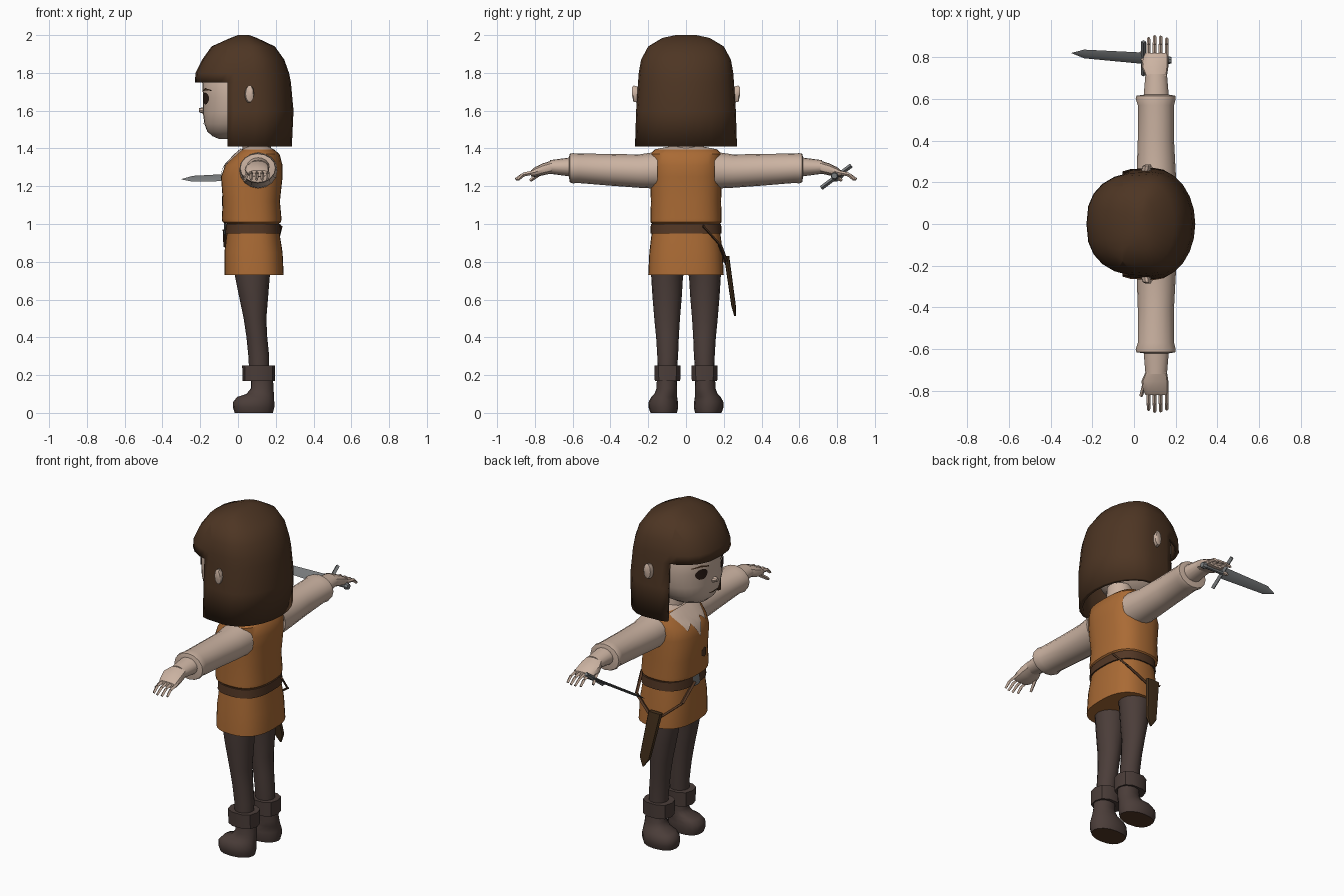
import bpy, bmesh, math
from mathutils import Vector

if "Cube" in bpy.data.objects:
    bpy.data.objects.remove(bpy.data.objects["Cube"])


def material(name, r, g, b):
    m = bpy.data.materials.new(name)
    m.use_nodes = True
    m.diffuse_color = (r, g, b, 1)
    node = m.node_tree.nodes["Principled BSDF"]
    node.inputs["Base Color"].default_value = (r, g, b, 1)
    node.inputs["Roughness"].default_value = 0.8
    return m


HAIR = material("dark brown hair", 0.075, 0.036, 0.017)
SKIN = material("pale skin", 0.60, 0.45, 0.36)
CLOTH = material("orange cloth", 0.40, 0.145, 0.035)
LEGGING = material("grey brown legging", 0.070, 0.047, 0.041)
LEATHER = material("belt leather", 0.085, 0.038, 0.018)
SHEATH = material("dark sheath", 0.055, 0.028, 0.011)
STEEL = material("steel", 0.19, 0.20, 0.205)
EYE = material("dark eye", 0.025, 0.012, 0.008)

X, Y, Z = Vector((1, 0, 0)), Vector((0, 1, 0)), Vector((0, 0, 1))
ORIGIN = Vector((0, 0, 0))


def finish(name, bm, mats, angle=40):
    bmesh.ops.recalc_face_normals(bm, faces=bm.faces)
    mesh = bpy.data.meshes.new(name)
    bm.to_mesh(mesh)
    bm.free()
    for m in mats:
        mesh.materials.append(m)
    ob = bpy.data.objects.new(name, mesh)
    bpy.context.collection.objects.link(ob)
    bpy.ops.object.select_all(action="DESELECT")
    ob.select_set(True)
    bpy.context.view_layer.objects.active = ob
    bpy.ops.object.shade_smooth_by_angle(angle=math.radians(angle))
    return ob


def rings(secs, frame=(X, Y, Z, ORIGIN), n=16, front=1.0, back=1.0, mid=0.5, caps=True):
    """Loft sections (t, a_min, a_max, b_half, b_centre) along the frame's third axis."""
    A, B, T, o = frame
    bm = bmesh.new()
    loops = []
    for t, a0, a1, bh, bc in secs:
        m = a0 + mid * (a1 - a0)
        loop = []
        for i in range(n):
            u = math.tau * i / n
            c, s = math.cos(u), math.sin(u)
            p = front if c < 0 else back
            a = m + (a1 - m if c > 0 else m - a0) * math.copysign(abs(c) ** p, c)
            b = bc + bh * math.copysign(abs(s) ** p, s)
            loop.append(bm.verts.new(o + A * a + B * b + T * t))
        loops.append(loop)
    for lo, hi in zip(loops, loops[1:]):
        for i in range(n):
            j = (i + 1) % n
            bm.faces.new((lo[i], lo[j], hi[j], hi[i]))
    if caps:
        bm.faces.new(loops[0])
        bm.faces.new(loops[-1])
    return bm


def loft(name, mat, secs, frame=(X, Y, Z, ORIGIN), **kw):
    return finish(name, rings(secs, frame, **kw), [mat])


def bar(name, mat, p, q, w, d, side=X, n=4, taper=1.0):
    """Straight bar from p to q, w wide along side and d deep."""
    p, q = Vector(p), Vector(q)
    T = (q - p).normalized()
    B = T.cross(side).normalized()
    A = B.cross(T)
    k = taper
    return loft(name, mat, [(0, -w / 2, w / 2, d / 2, 0),
                            ((q - p).length, -w * k / 2, w * k / 2, d * k / 2, 0)],
                (A, B, T, p), n=n, front=0.5, back=0.5)


def decal(name, mat, target, cols, lift=0.005, rows=5, sub=3):
    """Thin plate laid on the face side; columns are (y, z_low, z_high)."""
    bpy.context.view_layer.update()
    fine = []
    for c, d in zip(cols, cols[1:]):
        fine += [Vector(c).lerp(Vector(d), i / sub) for i in range(sub)]
    fine.append(Vector(cols[-1]))
    bm = bmesh.new()
    grid = []
    for y, lo, hi in fine:
        col = []
        for r in range(rows + 1):
            z = lo + (hi - lo) * r / rows
            hit, loc, nor, _ = target.ray_cast(Vector((-1, y, z)), X)
            col.append(bm.verts.new(loc + nor * lift if hit else (0, y, z)))
        grid.append(col)
    for a, b in zip(grid, grid[1:]):
        for r in range(rows):
            bm.faces.new((a[r], b[r], b[r + 1], a[r + 1]))
    ob = finish(name, bm, [mat])
    if ob.data.polygons[0].normal.x > 0:
        ob.data.flip_normals()
    return ob


# Head, neck and nose
head = loft("head", SKIN, [
    (1.45, -.10, .06, .06, 0), (1.465, -.135, .10, .10, 0), (1.49, -.163, .14, .14, 0),
    (1.53, -.178, .18, .178, 0), (1.59, -.186, .20, .2, 0), (1.67, -.185, .21, .21, 0),
    (1.76, -.19, .21, .21, 0), (1.86, -.13, .18, .18, 0)], n=32, front=.9)
loft("neck", SKIN, [(1.34, .02, .18, .08, 0), (1.48, .03, .17, .07, 0)])
loft("nose", SKIN, [(0, -.025, .015, .025, 0), (.03, -.012, .008, .01, 0)],
     (Z, Y, -X, Vector((-.177, 0, 1.605))), n=8)

# Hair: a bob with the face opening cut out
bm = rings([
    (1.41, -.23, .285, .27, 0), (1.6, -.23, .294, .264, 0), (1.75, -.228, .28, .254, 0),
    (1.8, -.225, .27, .25, 0), (1.87, -.19, .245, .238, 0), (1.94, -.14, .195, .2, 0),
    (1.985, -.04, .1, .125, 0), (2.0, 0, .06, .055, 0)], n=24, front=.8, mid=.62)
bmesh.ops.delete(bm, geom=[f for f in bm.faces if f.calc_center_median().z < 1.411], context="FACES")
bmesh.ops.bisect_plane(bm, geom=bm.verts[:] + bm.edges[:] + bm.faces[:],
                       plane_co=(-.055, 0, 0), plane_no=X)
bmesh.ops.delete(bm, geom=[f for f in bm.faces if f.calc_center_median().x < -.055
                           and f.calc_center_median().z < 1.75], context="FACES")
hair = finish("hair", bm, [HAIR])
shell = hair.modifiers.new("thickness", "SOLIDIFY")
shell.thickness = .022
shell.offset = -1

# Face details
for s, tag in ((1, "a"), (-1, "b")):
    eye = []
    for i in range(9):
        u = math.pi * i / 8
        h = .034 * math.sin(u) + .001
        eye.append((s * (.095 - .036 * math.cos(u)), 1.668 - h, 1.668 + h * .8))
    decal("eye_" + tag, EYE, head, eye, sub=1)
    decal("brow_" + tag, HAIR, head,
          [(s * .05, 1.698, 1.706), (s * .1, 1.708, 1.72), (s * .15, 1.705, 1.71)])
    loft("ear_" + tag, SKIN, [(.2, .04, .08, .03, 1.68), (.255, .035, .08, .045, 1.685),
                              (.278, .04, .085, .045, 1.69), (.285, .055, .08, .025, 1.7)],
         (X, Z, Y * s, ORIGIN), n=10)
decal("mouth", LEATHER, head, [(-.04, 1.533, 1.536), (0, 1.528, 1.536), (.04, 1.533, 1.536)])

# Tunic with an open collar
bm = rings([
    (.73, -.072, .242, .2, 0), (.85, -.072, .236, .194, 0), (.95, -.06, .22, .182, 0),
    (1.0, -.055, .215, .178, 0), (1.01, -.082, .228, .188, 0), (1.03, -.086, .23, .188, 0),
    (1.12, -.08, .222, .186, 0), (1.25, -.09, .236, .19, 0), (1.31, -.068, .236, .19, 0),
    (1.37, -.01, .22, .188, 0), (1.395, .02, .19, .165, 0), (1.41, .05, .16, .09, 0)],
    n=32, front=.78, back=.78)
for f in bm.faces:
    f.material_index = int(f.calc_center_median().z > 1.396)
tunic = finish("tunic", bm, [CLOTH, SKIN])
decal("torn_collar", SKIN, tunic, [
    (-.125, 1.37, 1.385), (-.085, 1.30, 1.392), (-.05, 1.33, 1.394), (0, 1.24, 1.394),
    (.045, 1.32, 1.394), (.085, 1.29, 1.392), (.125, 1.37, 1.385)], lift=.007)
decal("chest_patch", LEATHER, tunic, [(-.075, 1.1, 1.14), (-.05, 1.095, 1.155), (-.025, 1.11, 1.14)])

# Belt, buckle and sheath straps
loft("belt", LEATHER, [(.95, -.068, .228, .189, 0), (1.0, -.064, .224, .186, 0)],
     n=32, front=.78, back=.78)
bar("buckle", STEEL, (-.07, 0, .945), (-.068, 0, 1.005), .012, .06)
for tag, path in (("front", [(-.07, .02, .97), (-.066, .13, .88), (.04, .215, .79)]),
                  ("back", [(.225, .09, .99), (.2, .18, .89), (.07, .217, .79)])):
    for i, (p, q) in enumerate(zip(path, path[1:])):
        bar(f"{tag}_strap_{i}", LEATHER, p, q, .012, .022, side=Y if i == 0 else Z)

# Sheath
down = Vector((.05, .045, -.32))
loft("sheath", SHEATH, [(0, -.045, .045, .014, 0), (.27, -.036, .036, .012, 0),
                        (.325, -.004, .004, .004, 0)],
     (X, Y, down.normalized(), Vector((.05, .215, .83))), n=8, front=.6, back=.6)

# Legs, boots, arms and hands
for s, tag in ((1, "a"), (-1, "b")):
    leg = (X, Y * s, Z, ORIGIN)
    loft("leg_" + tag, LEGGING, [
        (.2, .06, .165, .05, .1), (.3, .055, .165, .055, .097), (.4, .045, .155, .06, .098),
        (.5, .03, .15, .068, .1), (.62, .005, .16, .078, .1), (.72, -.015, .168, .084, .1),
        (.76, -.02, .175, .09, .095)], leg)
    loft("boot_cuff_" + tag, LEGGING, [(.168, .025, .195, .07, .098), (.252, .022, .195, .073, .098)],
         leg, n=10, front=.8, back=.8)
    bm = rings([
        (.005, -.018, .185, .07, .118), (.03, -.027, .192, .079, .12), (.06, -.025, .192, .077, .12),
        (.085, -.003, .19, .068, .115), (.1, .045, .19, .06, .108), (.13, .068, .188, .054, .102),
        (.19, .068, .185, .054, .1)], leg, front=.8)
    bmesh.ops.translate(bm, verts=[v for v in bm.verts if v.co.z < .01], vec=(0, 0, -.005))
    for f in bm.faces:
        f.normal_update()
        f.material_index = int(f.calc_center_median().z < .003)
    finish("boot_" + tag, bm, [LEGGING, LEATHER])

    arm = (X, Z, Y * s, ORIGIN)
    loft("sleeve_" + tag, SKIN, [
        (.15, .005, .208, .098, 1.285), (.25, .013, .2, .088, 1.28), (.4, .018, .192, .084, 1.287),
        (.57, .018, .192, .078, 1.295), (.6, .008, .2, .08, 1.295), (.615, .012, .198, .076, 1.296),
        (.62, .045, .17, .052, 1.3)], arm)
    loft("forearm_" + tag, SKIN, [(.6, .045, .168, .052, 1.302), (.72, .055, .158, .036, 1.302)], arm)
    loft("hand_" + tag, SKIN, [
        (.71, .055, .158, .034, 1.302), (.755, .035, .165, .032, 1.29), (.8, .045, .165, .026, 1.275),
        (.82, .055, .165, .016, 1.268)], arm, n=12, front=.8, back=.8)
    for i, tip in enumerate((.892, .902, .9, .89)):
        x = .07 + .029 * i
        knuckle = (x, s * .86, 1.262)
        bar(f"finger_{tag}_{i}", SKIN, (x, s * .8, 1.274), knuckle, .019, .021)
        bar(f"fingertip_{tag}_{i}", SKIN, knuckle, (x, s * tip, 1.235), .019, .02, taper=.8)
    bar("thumb_" + tag, SKIN, (.055, s * .755, 1.28), (.034, s * .825, 1.23), .024, .024, taper=.7)

# Sword held in one hand
across = Vector((0, .8, .6))
flat = Vector((0, -.6, .8))
hilt = Vector((.045, .795, 1.25))
along = Vector((-.345, .025, -.013)).normalized()
loft("blade", STEEL, [(0, -.034, .034, .008, 0), (.285, -.026, .026, .007, 0),
                      (.346, -.001, .001, .001, 0)], (across, flat, along, hilt), n=4)
bar("sword_guard", STEEL, hilt - across * .1, hilt + across * .1, .024, .024)
loft("sword_grip", STEEL, [(0, -.013, .013, .013, 0), (.11, -.013, .013, .013, 0),
                           (.115, -.02, .02, .02, 0), (.135, -.016, .016, .016, 0)],
     (across, flat, -along, hilt), n=8)
